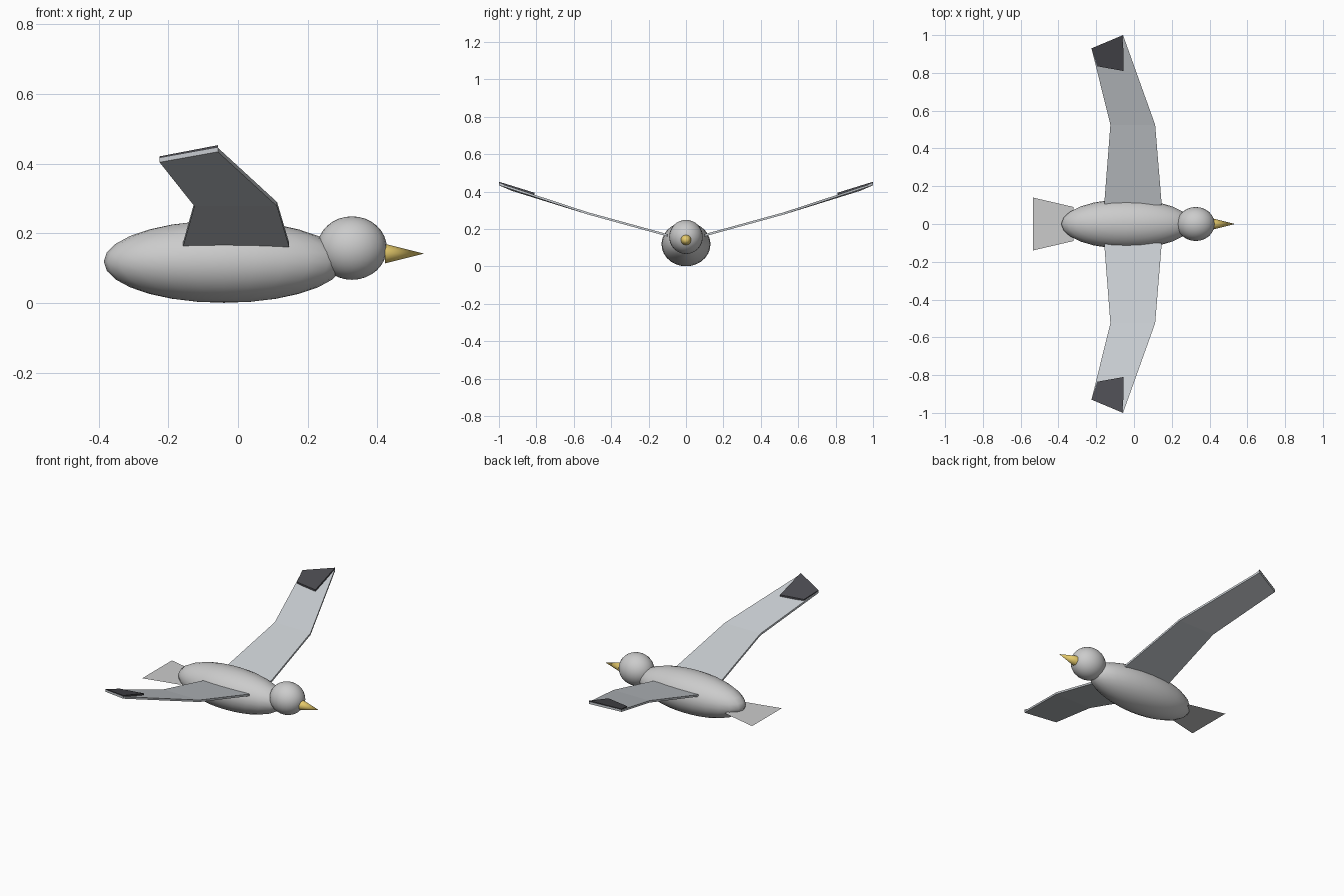
import bpy, bmesh
from mathutils import Vector

if "Cube" in bpy.data.objects:
    bpy.data.objects.remove(bpy.data.objects["Cube"])


def paint(obj, name, rgb):
    mat = bpy.data.materials.get(name) or bpy.data.materials.new(name)
    mat.diffuse_color = (*rgb, 1)
    mat.use_nodes = True
    mat.node_tree.nodes["Principled BSDF"].inputs["Base Color"].default_value = mat.diffuse_color
    obj.data.materials.append(mat)


def ellipsoid(name, loc, radii, segments, rings):
    bpy.ops.mesh.primitive_uv_sphere_add(segments=segments, ring_count=rings, radius=1, location=loc)
    obj = bpy.context.object
    obj.name = name
    obj.scale = radii
    bpy.ops.object.transform_apply(location=False, rotation=False, scale=True)
    bpy.ops.object.shade_smooth()
    return obj


def slab(name, rows, thickness=0.0, mirror=False):
    """Strip of quads through (front, back) point pairs, thickened upwards."""
    bm = bmesh.new()
    pairs = [[bm.verts.new(p) for p in row] for row in rows]
    for (a, b), (c, d) in zip(pairs, pairs[1:]):
        bm.faces.new((a, c, d, b))
    if thickness:
        ext = bmesh.ops.extrude_face_region(bm, geom=bm.faces[:], use_keep_orig=True)
        verts = [v for v in ext["geom"] if isinstance(v, bmesh.types.BMVert)]
        bmesh.ops.translate(bm, verts=verts, vec=Vector((0, 0, thickness)))
        bmesh.ops.recalc_face_normals(bm, faces=bm.faces[:])
    mesh = bpy.data.meshes.new(name)
    bm.to_mesh(mesh)
    bm.free()
    obj = bpy.data.objects.new(name, mesh)
    bpy.context.collection.objects.link(obj)
    if mirror:
        mod = obj.modifiers.new("mirror", "MIRROR")
        mod.use_axis = (False, True, False)
        mod.use_clip = False
    return obj


# Body and head
ellipsoid("body", (-0.04, 0, 0.119), (0.345, 0.131, 0.118), 24, 14)
ellipsoid("head", (0.327, 0, 0.158), (0.1, 0.09, 0.091), 24, 16)

# Beak
bpy.ops.mesh.primitive_cone_add(vertices=12, radius1=0.028, radius2=0, depth=0.112,
                                location=(0.478, 0, 0.142), rotation=(0, 1.570796, 0))
beak = bpy.context.object
beak.name = "beak"
bpy.ops.object.shade_smooth_by_angle()
paint(beak, "beak_yellow", (0.8, 0.6, 0.15))

# Flat tail fan
slab("tail", [((-0.32, 0.09, 0.10), (-0.535, 0.14, 0.10)),
              ((-0.32, -0.09, 0.10), (-0.535, -0.14, 0.10))])

# Wings, bent at the middle joint
wings = slab("wings", [((0.147, 0.10, 0.161), (-0.158, 0.10, 0.161)),
                       ((0.112, 0.525, 0.278), (-0.125, 0.525, 0.278)),
                       ((-0.058, 1.0, 0.434), (-0.225, 0.93, 0.404))], 0.012, True)
paint(wings, "wing_grey", (0.58, 0.61, 0.64))

# Dark plates on the wing tips
tips = slab("wing_tips", [((-0.055, 0.81, 0.384), (-0.195, 0.835, 0.384)),
                          ((-0.058, 1.0, 0.443), (-0.225, 0.93, 0.411))], 0.010, True)
paint(tips, "tip_black", (0.07, 0.07, 0.08))
